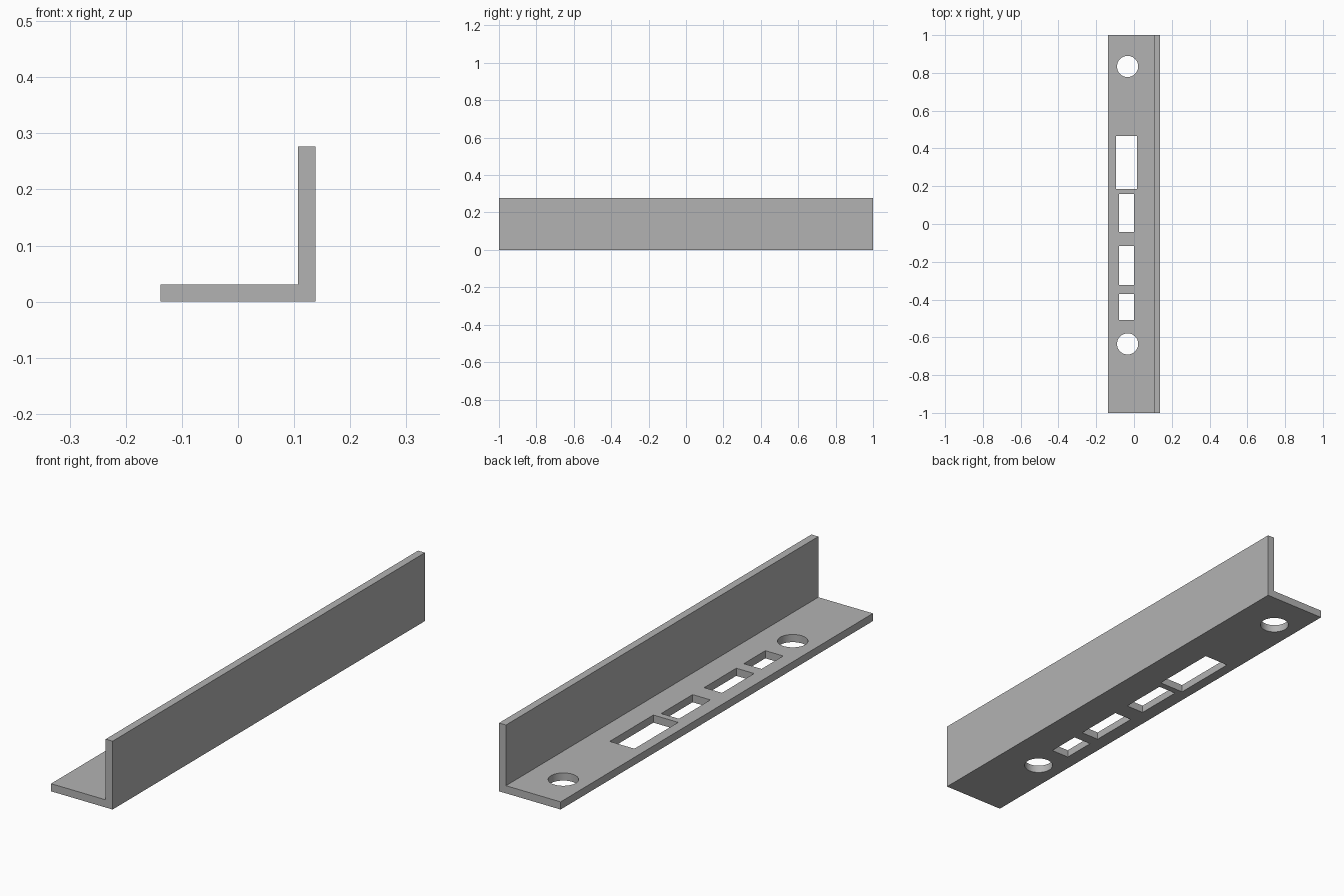
import bpy
import bmesh
from math import radians

cube = bpy.data.objects.get("Cube")
if cube:
    bpy.data.objects.remove(cube, do_unlink=True)

HALF, HEIGHT, THICK = 0.138, 0.277, 0.031

grey = bpy.data.materials.new("plain grey")
grey.use_nodes = True
grey.diffuse_color = (0.45, 0.45, 0.45, 1)
grey.node_tree.nodes["Principled BSDF"].inputs["Base Color"].default_value = grey.diffuse_color


def add_object(name, bm):
    bmesh.ops.recalc_face_normals(bm, faces=bm.faces)
    mesh = bpy.data.meshes.new(name)
    bm.to_mesh(mesh)
    bm.free()
    obj = bpy.data.objects.new(name, mesh)
    bpy.context.collection.objects.link(obj)
    mesh.materials.append(grey)
    return obj


def cut(target, cutter):
    mod = target.modifiers.new(cutter.name, "BOOLEAN")
    mod.operation = "DIFFERENCE"
    mod.solver = "EXACT"
    mod.object = cutter
    cutter.hide_render = True
    cutter.hide_set(True)


# L-shaped profile swept along the length
bm = bmesh.new()
inner = HALF - THICK
profile = [(-HALF, 0), (HALF, 0), (HALF, HEIGHT), (inner, HEIGHT), (inner, THICK), (-HALF, THICK)]
face = bm.faces.new([bm.verts.new((x, -1, z)) for x, z in profile])
sweep = bmesh.ops.extrude_face_region(bm, geom=[face])
bmesh.ops.translate(bm, vec=(0, 2, 0),
                    verts=[v for v in sweep["geom"] if isinstance(v, bmesh.types.BMVert)])
bracket = add_object("angle_bracket", bm)

# Round screw holes
for name, y in (("back_screw_hole", 0.834), ("front_screw_hole", -0.635)):
    bm = bmesh.new()
    bmesh.ops.create_cone(bm, cap_ends=True, segments=48, radius1=0.056, radius2=0.056, depth=0.1)
    bmesh.ops.translate(bm, vec=(-0.034, y, THICK / 2), verts=bm.verts)
    cut(bracket, add_object(name, bm))

# Rectangular slots: x range, y range
slots = [(-0.095, 0.016, 0.186, 0.466), (-0.08, 0.0, -0.042, 0.159),
         (-0.08, 0.0, -0.322, -0.116), (-0.08, 0.0, -0.508, -0.37)]
for i, (x0, x1, y0, y1) in enumerate(slots):
    bm = bmesh.new()
    bmesh.ops.create_cube(bm, size=1)
    bmesh.ops.scale(bm, vec=(x1 - x0, y1 - y0, 0.1), verts=bm.verts)
    bmesh.ops.translate(bm, vec=((x0 + x1) / 2, (y0 + y1) / 2, THICK / 2), verts=bm.verts)
    cut(bracket, add_object(f"slot_{i + 1}", bm))

# Apply the cuts, remove the cutters and keep the edges crisp
bpy.context.view_layer.objects.active = bracket
bracket.select_set(True)
for mod in list(bracket.modifiers):
    cutter = mod.object
    bpy.ops.object.modifier_apply(modifier=mod.name)
    bpy.data.objects.remove(cutter, do_unlink=True)
bpy.ops.object.shade_smooth_by_angle(angle=radians(30))
